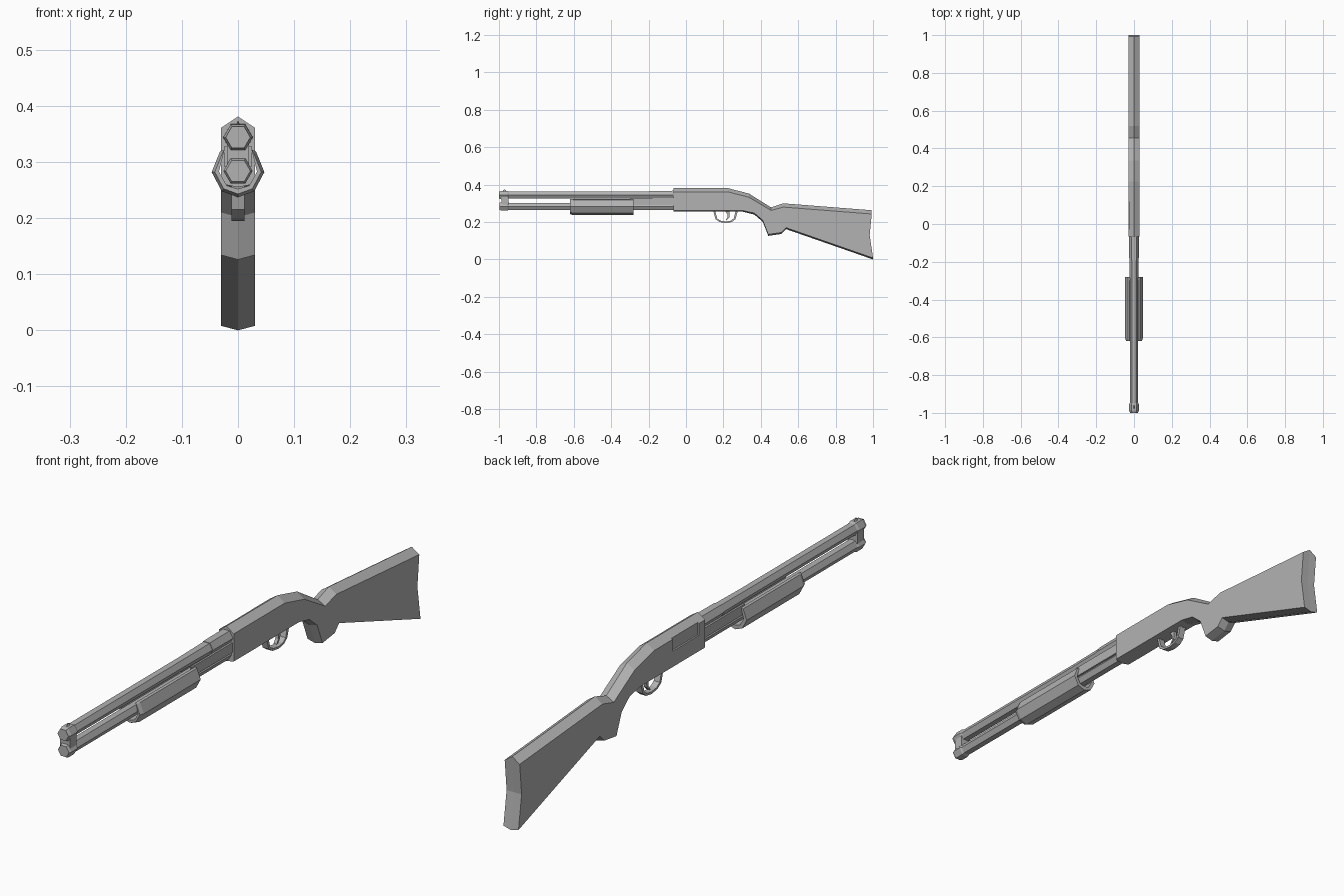
import bpy
import math

cube = bpy.data.objects.get("Cube")
if cube:
    bpy.data.objects.remove(cube, do_unlink=True)

grey = bpy.data.materials.new("plain grey")
grey.use_nodes = True
colour = (0.45, 0.45, 0.45, 1)
grey.diffuse_color = colour
grey.node_tree.nodes["Principled BSDF"].inputs["Base Color"].default_value = colour


def make(name, verts, faces):
    mesh = bpy.data.meshes.new(name)
    mesh.from_pydata(verts, [], faces)
    mesh.materials.append(grey)
    obj = bpy.data.objects.new(name, mesh)
    bpy.context.collection.objects.link(obj)
    # consistent outward normals
    bpy.context.view_layer.objects.active = obj
    obj.select_set(True)
    bpy.ops.object.mode_set(mode='EDIT')
    bpy.ops.mesh.select_all(action='SELECT')
    bpy.ops.mesh.normals_make_consistent(inside=False)
    bpy.ops.object.mode_set(mode='OBJECT')
    obj.select_set(False)
    return obj


def loft(name, rings, caps=True):
    """Join equal closed rings of points into a skin."""
    n = len(rings[0])
    verts = [p for ring in rings for p in ring]
    faces = [(r * n + i, r * n + (i + 1) % n, (r + 1) * n + (i + 1) % n, (r + 1) * n + i)
             for r in range(len(rings) - 1) for i in range(n)]
    if caps:
        faces += [tuple(range(n)), tuple(range(len(verts) - n, len(verts)))]
    return make(name, verts, faces)


def hex_ring(y, z, r):
    return [(r * math.cos(i * math.pi / 3), y, z + r * math.sin(i * math.pi / 3)) for i in range(6)]


def hex_rod(name, z, stations):
    return loft(name, [hex_ring(y, z, r) for y, r in stations])


def box(name, x0, x1, y0, y1, z0, z1):
    return loft(name, [[(x0, y, z0), (x1, y, z0), (x1, y, z1), (x0, y, z1)] for y in (y0, y1)])


def strip(name, outer, inner, half):
    """Flat band between two side-view paths, given a width along x."""
    return loft(name, [[(-half, *a), (half, *a), (half, *b), (-half, *b)]
                       for a, b in zip(outer, inner)])


# Receiver, grip and stock: ridge line (y, z) and the drop of the side edges
TOP, LOW = -0.02, 0.008
outline = [
    (-0.067, 0.381, TOP), (0.225, 0.381, TOP), (0.337, 0.352, TOP), (0.455, 0.278, -0.016),
    (0.52, 0.30, TOP), (0.993, 0.263, TOP), (0.982, 0.13, 0), (1.0, 0.0, LOW),
    (0.535, 0.162, LOW), (0.51, 0.136, LOW), (0.44, 0.126, LOW), (0.41, 0.202, LOW),
    (0.365, 0.24, LOW), (0.305, 0.255, 0.006), (-0.067, 0.255, 0.006)]
ridge = [(0, y, z) for y, z, d in outline]
sides = [[(x, y, z + d) for y, z, d in outline] for x in (-0.03, 0.03)]
body = loft("receiver_and_stock", [sides[0], ridge, sides[1]])

# Ejection port cut into one side of the receiver
cutter = box("port_cutter", -0.05, -0.024, -0.03, 0.12, 0.318, 0.364)
cutter.hide_render = True
cut = body.modifiers.new("port", 'BOOLEAN')
cut.object = cutter
cut.solver = 'EXACT'
bpy.context.view_layer.objects.active = body
bpy.ops.object.modifier_apply(modifier="port")
bpy.data.objects.remove(cutter, do_unlink=True)

# Barrel and magazine tube
BARREL, TUBE = 0.344, 0.284
hex_rod("barrel", BARREL, [(-1.0, 0.022), (-0.32, 0.022), (-0.18, 0.024), (-0.06, 0.024)])
hex_rod("barrel_collar", BARREL, [(-0.18, 0.026), (-0.06, 0.027)])
hex_rod("magazine_tube", TUBE, [(-0.995, 0.022), (-0.06, 0.022)])

# Clamp that ties the barrel and tube together at the muzzle
for name, z in (("barrel_clamp", BARREL), ("tube_clamp", TUBE)):
    hex_rod(name, z, [(-0.997, 0.022), (-0.988, 0.026), (-0.955, 0.026), (-0.947, 0.022)])
box("clamp_bridge", -0.02, 0.02, -0.987, -0.95, 0.295, 0.335)

# Front sight bead
loft("front_sight", [[(-w, y, 0.36), (w, y, 0.36), (0, y, 0.36 + w * 2)]
                     for y, w in ((-0.978, 0.005), (-0.97, 0.007), (-0.962, 0.005))])

# Sliding fore grip, a channel wrapped around the tube
half = [(0.032, 0.319), (0.047, 0.282), (0.029, 0.248)]
inner = [(0.024, 0.322), (0.034, 0.283), (0.02, 0.258)]


def mirror(points, mid):
    return points + [mid] + [(-x, z) for x, z in reversed(points)]


channel = mirror(half, (0, 0.237)) + mirror(inner, (0, 0.252))[::-1]
slim = mirror([(x * 0.88, TUBE + (z - TUBE) * 0.88) for x, z in half], (0, 0.243))
slim += mirror(inner, (0, 0.252))[::-1]
loft("fore_grip", [[(x, y, z) for x, z in section]
                   for y, section in ((-0.62, slim), (-0.605, channel), (-0.28, channel))])

# Action bars from the fore grip into the receiver
for name, s in (("left_action_bar", 1), ("right_action_bar", -1)):
    box(name, s * 0.018, s * 0.025, -0.3, -0.06, 0.292, 0.328)

# Trigger guard and trigger
guard_out = [(0.145, 0.262), (0.158, 0.215), (0.18, 0.2), (0.215, 0.195),
             (0.245, 0.2), (0.264, 0.215), (0.278, 0.262)]
guard_in = [(0.155, 0.262), (0.167, 0.219), (0.185, 0.207), (0.215, 0.203),
            (0.24, 0.207), (0.255, 0.219), (0.266, 0.262)]
strip("trigger_guard", guard_out, guard_in, 0.012)
strip("trigger", [(0.208, 0.262), (0.222, 0.24), (0.222, 0.225), (0.212, 0.21)],
      [(0.232, 0.262), (0.234, 0.24), (0.231, 0.223), (0.217, 0.209)], 0.006)
